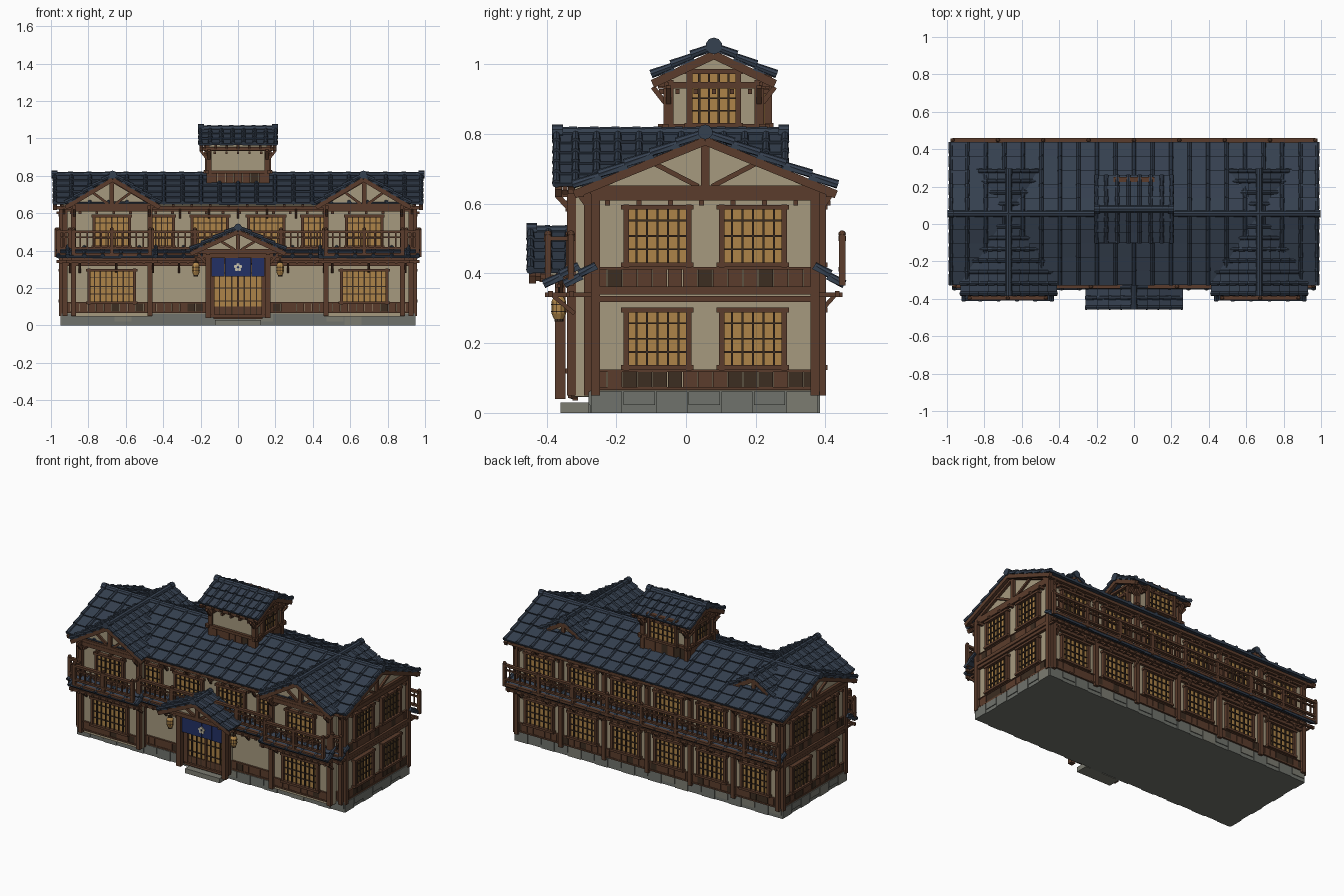
import bpy, bmesh, math, random
from mathutils import Matrix, Vector as V

if "Cube" in bpy.data.objects:
    bpy.data.objects.remove(bpy.data.objects["Cube"])
random.seed(4)
T = lambda x, y, z=0: Matrix.Translation((x, y, z))
R = lambda deg: Matrix.Rotation(math.radians(deg), 4, 'Z')
I = Matrix()
COLORS = dict(wood=(.105, .046, .025), dark=(.045, .026, .015), plaster=(.38, .32, .21), shoji=(.42, .23, .065),
              tile=(.036, .052, .08), stone=(.16, .17, .15), navy=(.016, .03, .13), cream=(.6, .55, .42),
              lantern=(.45, .25, .07), pale=(.2, .2, .165))
mats = {}
for k, c in COLORS.items():
    mats[k] = bpy.data.materials.new(k)
    mats[k].diffuse_color = (*c, 1)
parts = {}


def get(name, mat):
    return parts.setdefault((name, mat), bmesh.new())


def box(name, x0, x1, y0, y1, z0, z1, mat='wood', M=I):
    m = M @ T((x0 + x1) / 2, (y0 + y1) / 2, (z0 + z1) / 2) @ Matrix.Diagonal((x1 - x0, y1 - y0, z1 - z0, 1))
    bmesh.ops.create_cube(get(name, mat), size=1, matrix=m)


def obox(name, c, u, v, w, mat, M=I):
    m = Matrix((u, v, w)).transposed().to_4x4()
    bmesh.ops.create_cube(get(name, mat), size=1, matrix=M @ Matrix.Translation(c) @ m)


def beam(name, p, q, w, h, mat='wood', M=I):
    p, q = V(p), V(q)
    d = q - p
    s = d.cross(V((0, 0, 1)))
    s = s.normalized() if s.length > 1e-4 else V((1, 0, 0))
    obox(name, (p + q) / 2, d, s * w, d.cross(s).normalized() * h, mat, M)


def cyl(name, p, q, r, n, mat, M=I, r2=None):
    p, q = V(p), V(q)
    d = q - p
    m = M @ Matrix.Translation((p + q) / 2) @ d.to_track_quat('Z', 'Y').to_matrix().to_4x4()
    bmesh.ops.create_cone(get(name, mat), cap_ends=True, segments=n, radius1=r,
                          radius2=r if r2 is None else r2, depth=d.length, matrix=m)


def ball(name, c, r, mat, M=I):
    bmesh.ops.create_icosphere(get(name, mat), subdivisions=2, radius=r, matrix=M @ Matrix.Translation(c))


def prism(name, pts, y0, y1, mat, M=I):
    bm = get(name, mat)
    a, b = [[bm.verts.new(M @ V((x, y, z))) for x, z in pts] for y in (y0, y1)]
    bm.faces.new(a)
    bm.faces.new(b[::-1])
    for i in range(len(pts)):
        bm.faces.new((a[i - 1], a[i], b[i], b[i - 1]))


# one tiled slope: tilted pan tiles plus round ribs
def slope(name, a, b, c, cols, rows, M=I):
    a, b, c = V(a), V(b), V(c)
    u, d = (b - a) / cols, (c - a) / rows
    n = u.cross(d).normalized()
    n = -n if n.z < 0 else n
    for i in range(cols + 1):
        for j in range(rows):
            o = a + u * i + d * j
            if i < cols:
                lift = n * random.uniform(.007, .011)
                obox(name, o + u / 2 + d * .53 + lift / 2, u, d * 1.06 + lift, n * .013, 'tile', M)
            k = min(max(i, .1), cols - .1)
            o = a + u * k + d * j + n * .007
            cyl(name, o, o + d * 1.05 + n * .006, .0095, 8, 'tile', M, .0125)


# complete gabled roof, ridge along local x
def gable_roof(name, M, x0, x1, half, zr, ze, cols, rows, cap=.018):
    for s in (1, -1):
        slope(name + '_tiles', (x0, 0, zr), (x1, 0, zr), (x0, s * half, ze), cols, rows, M)
        for x in (x0 + .012, x1 - .012):
            beam(name + '_bargeboard', (x, 0, zr - .018), (x, s * (half + .004), ze - .018), .02, .024, 'wood', M)
        for i in range(cols):
            x = x0 + (x1 - x0) * (i + .5) / cols
            beam(name + '_rafter', (x, s * half * .6, zr + (ze - zr) * .6 - .016), (x, s * half * .98, ze - .015), .014, .014, 'wood', M)
    for i in range(cols):
        w = (x1 - x0) / cols
        cyl(name + '_ridge', (x0 + w * i, 0, zr + .006), (x0 + w * (i + 1.08 if i < cols - 1 else i + 1), 0, zr + .006), cap * .85, 8, 'tile', M, cap)
    for x in (x0, x1):
        s = -1 if x == x0 else 1
        cyl(name + '_ridge_end', (x - s * .025, 0, zr + .008), (x + s * .006, 0, zr + .008), cap * 1.2, 10, 'tile', M)


# timber truss on a gable face (face plane local y=0, outward -y)
def truss(M, half, z0, za):
    n = 'gable_truss'
    box(n, -half, half, -.018, 0, z0 - .012, z0 + .012, M=M)
    box(n, -.012, .012, -.018, 0, z0, za, M=M)
    for s in (1, -1):
        beam(n, (s * half, -.008, z0), (0, -.008, za), .018, .018, M=M)
        beam(n, (s * .02, -.006, z0 + .01), (s * half * .45, -.006, z0 + (za - z0) * .53), .014, .014, M=M)


def window(M, xc, z0, w, h):
    a, b, z1 = xc - w / 2, xc + w / 2, z0 + h
    box('window_pane', a, b, -.006, .002, z0, z1, 'shoji', M)
    for x in (a, b):
        box('window_frame', x - .008, x + .008, -.022, 0, z0 - .008, z1 + .008, M=M)
    for z in (z0, z1):
        box('window_frame', a - .014, b + .014, -.026, 0, z - .007, z + .007, M=M)
    n = max(5, round(w / .032))
    for i in range(1, n):
        x = a + w * i / n
        box('window_lattice', x - .003, x + .003, -.014, 0, z0, z1, 'dark', M)
    for f in (.27, .5, .77):
        box('window_lattice', a, b, -.012, 0, z0 + h * f - .0025, z0 + h * f + .0025, 'dark', M)


def dado(M, x0, x1, z0, z1):
    n = max(1, round((x1 - x0) / .042))
    w = (x1 - x0) / n
    for i in range(n):
        box('dado_boards', x0 + w * i + .001, x0 + w * (i + 1) - .001, -random.uniform(.006, .01), 0,
            z0, z1, random.choice(('wood', 'wood', 'dark')), M)


# timbering and boards for a two storey wall face
def face(M, x0, x1, posts, low=True):
    for z0, z1, d in ((.065, .074, .012), (.118, .124, .012), (.318, .336, .018), (.34, .362, .022), (.412, .418, .012), (.61, .635, .02)):
        box('wall_beam', x0, x1, -d, 0, z0, z1, M=M)
    dado(M, x0, x1, .07, .12)
    dado(M, x0, x1, .362, .413)
    for x in posts:
        box('wall_post', x - .013, x + .013, -.022, .005, .05, .635, M=M)
    for i in range(int((x1 - x0) / .09)):
        x = x0 + .045 + .09 * i
        box('bracket_ends', x - .007, x + .007, -.035, 0, .595, .61, M=M)


def rail(M, x0, x1, y):
    n = 'balcony_rail'
    for z, h, d in ((.5, .007, .011), (.47, .004, .006), (.412, .006, .01), (.378, .008, .01)):
        box(n, x0, x1, y - d, y + d, z - h, z + h, M=M)
    k = max(1, round((x1 - x0) / .24))
    for i in range(k + 1):
        x = x0 + (x1 - x0) * i / k
        box(n, x - .01, x + .01, y - .009, y + .009, .365, .51, M=M)
        ball('rail_finial', (x, y, .513), .011, 'wood', M)
    k = max(2, round((x1 - x0) / .036))
    for i in range(1, k):
        x = x0 + (x1 - x0) * i / k
        box('baluster', x - .004, x + .004, y - .004, y + .004, .41, .5, 'wood', M)


# tiled skirt roof with joists and braces (wall at local y=0)
def skirt(M, x0, x1, cols, depth=.085):
    slope('skirt_roof', (x0, .015, .418), (x1, .015, .418), (x0, -depth, .36), cols, 2, M)
    box('skirt_fascia', x0, x1, -depth + .004, -depth + .018, .333, .35, M=M)
    for i in range(cols * 2):
        x = x0 + (x1 - x0) * (i + .5) / (cols * 2)
        box('skirt_joist', x - .006, x + .006, -depth - .004, 0, .332, .345, M=M)
        if i % 4 == 1:
            beam('skirt_brace', (x, 0, .285), (x, -depth + .02, .335), .012, .012, M=M)


# foundation and step
box('foundation', -.945, .945, -.275, .38, 0, .064, 'stone')
for M, L in ((T(0, -.275), .945), (T(0, .38) @ R(180), .945), (T(.945, .0525) @ R(90), .327), (T(-.945, .0525) @ R(-90), .327)):
    n = round(L * 2 / .095)
    for i in range(n):
        w = 2 * L / n
        box('foundation_stones', -L + w * i + .002, -L + w * (i + 1) - .002, -.005, 0, .022 * (i % 2), .062, random.choice(('stone', 'stone', 'pale')), M)
box('entrance_step', -.122, .122, -.36, -.28, 0, .03, 'pale')

# main body and its four faces
yc = .055
prism('main_walls', [(-.325, .06), (.325, .06), (.325, .64), (0, .775), (-.325, .64)], -.935, .935, 'plaster', T(0, yc) @ R(90))
front, back = T(0, -.27), T(0, .38) @ R(180)
face(front, -.935, .935, (-.925, -.47, .47, .925))
face(back, -.935, .935, (-.925, -.61, -.305, 0, .305, .61, .925))
for s in (1, -1):
    side = T(s * .935, yc) @ R(90 * s)
    face(side, -.325, .325, (-.315, .315))
    for x in (-.137, .137):
        window(side, x, .13, .18, .165)
        window(side, x, .425, .18, .165)
    truss(side, .33, .64, .785)
    for x in (.152, .457, .765):
        window(back, s * x, .13, .19, .165)
        window(back, s * x, .425, .19, .165)
    for x in (.15, .44):
        window(front, s * x, .42, .19, .165)

# main roof with eave purlins and braces
gable_roof('main_roof', T(0, yc), -.99, .99, .372, .798, .645, 20, 5)
for M in (T(0, -.27), T(0, .38) @ R(180)):
    box('eave_purlin', -.985, .985, -.04, -.022, .62, .638, M=M)
    for i in range(13):
        x = -.93 + .155 * i
        beam('eave_brace', (x, 0, .575), (x, -.035, .625), .012, .014, M=M)
skirt(front, -.97, .97, 20, .07)
skirt(back, -.97, .97, 20, .065)
rail(front, -.46, .46, -.065)
rail(back, -.97, .97, -.068)

# projecting gabled bays
for s in (1, -1):
    bay = T(s * .675, -.32)
    box('bay_walls', -.215, .215, 0, .06, .047, .64, 'plaster', bay)
    prism('bay_gable', [(-.215, .6), (.215, .6), (.215, .64), (0, .765), (-.215, .64)], 0, .585, 'plaster', bay)
    face(bay, -.215, .215, (-.205, .205))
    window(bay, 0, .12, .245, .175)
    window(bay, 0, .42, .19, .165)
    truss(bay, .23, .64, .775)
    truss(T(s * .675, .265) @ R(180), .23, .64, .775)
    gable_roof('bay_roof', T(s * .67, 0) @ R(90), -.378, .29, .248, .798, .648, 11, 5)
    for x in (-.2, .2):
        beam('eave_brace', (x, 0, .57), (x, -.05, .625), .014, .016, M=bay)
        box('bay_purlin', x - .01, x + .01, -.055, .05, .62, .64, M=bay)
    skirt(bay, -.245, .245, 5, .08)
    rail(bay, -.205, .205, -.076)
    rail(front @ T(s * .93, 0), -.03, .03, -.06)
    for x in (-.205, .205):
        box('rail_return', x - .007, x + .007, -.075, 0, .494, .506, M=bay)

# entrance porch
box('porch_walls', -.15, .15, -.312, -.26, .045, .39, 'plaster')
prism('porch_gable', [(-.2, .395), (.2, .395), (0, .497)], -.4, -.28, 'plaster')
truss(T(0, -.4), .215, .396, .503)
gable_roof('porch_roof', T(0, 0) @ R(90), -.452, -.28, .25, .517, .4, 3, 4, .016)
box('porch_lintel', -.19, .19, -.375, -.35, .36, .385)
window(T(0, -.313), 0, .05, .265, .3)
box('door_panel', -.132, .132, -.326, -.31, .035, .1)
box('door_post', -.006, .006, -.33, -.31, .04, .36)
for s in (1, -1):
    box('porch_post', s * .16 - .015, s * .16 + .015, -.376, -.346, .04, .39)
    box('porch_side_beam', s * .16 - .01, s * .16 + .01, -.42, -.27, .375, .395)
    beam('porch_brace', (s * .16, -.36, .32), (s * .215, -.36, .385), .014, .014)
    box('porch_rear_post', s * .15 - .012, s * .15 + .012, -.33, -.3, .045, .38)
    # hanging lantern
    L = T(s * .225, -.365)
    beam('lantern_arm', (s * .16, -.365, .365), (s * .235, -.365, .365), .01, .01)
    cyl('lantern_cord', (0, 0, .34), (0, 0, .365), .003, 6, 'dark', L)
    for z0, z1, r0, r1, m in ((.262, .27, .013, .013, 'dark'), (.27, .285, .014, .021, 'lantern'), (.285, .32, .021, .021, 'lantern'),
                              (.32, .333, .021, .014, 'lantern'), (.333, .341, .014, .014, 'dark'), (.29, .293, .022, .022, 'dark'), (.31, .313, .022, .022, 'dark')):
        cyl('lantern', (0, 0, z0), (0, 0, z1), r0, 10, m, L, r1)
# split curtain with a plain blossom
for i in range(4):
    x = -.142 + .071 * i
    box('door_curtain', x + .001, x + .07, -.366 - .002 * (i % 2), -.36, .262, .36, 'navy')
for i in range(5):
    t = math.radians(90 + 72 * i)
    c = (.014 * math.cos(t), .31 + .014 * math.sin(t))
    cyl('curtain_blossom', (c[0], -.372, c[1]), (c[0], -.366, c[1]), .009, 8, 'cream')

# roof lantern tower
C = T(0, .08)
prism('tower_walls', [(-.13, .66), (.13, .66), (.13, .955), (0, 1.02), (-.13, .955)], -.155, .155, 'plaster', C @ R(90))
for M, L in ((C @ T(0, -.13), .155), (C @ T(0, .13) @ R(180), .155), (C @ T(.155, 0) @ R(90), .13), (C @ T(-.155, 0) @ R(-90), .13)):
    dado(M, -L, L, .7, .815)
    for x in (-L, L):
        box('tower_post', x - .014, x + .014, -.014, .014, .68, .955, M=M)
    for z in (.82, .94):
        box('tower_beam', -L - .03, L + .03, -.018, 0, z - .009, z + .009, M=M)
    for x in (-L, L):
        beam('tower_brace', (x, -.01, .89), (x, -.045, .935), .014, .014, M=M)
    for i in range(5):
        x = L * (i - 2) * .4
        box('tower_bracket', x - .006, x + .006, -.028, 0, .915, .93, M=M)
for s in (1, -1):
    S = C @ T(s * .155, 0) @ R(90 * s)
    window(S, 0, .825, .14, .155)
    box('tower_purlin', -.195, .195, s * .15 - .01, s * .15 + .01, .935, .955, M=C)
window(C @ T(0, .145) @ R(180), 0, .825, .19, .155)
gable_roof('tower_roof', C, -.208, .208, .172, 1.045, .962, 7, 3, .02)

# turn collected geometry into objects
for (name, mat), bm in parts.items():
    bmesh.ops.recalc_face_normals(bm, faces=bm.faces[:])
    me = bpy.data.meshes.new(name)
    bm.to_mesh(me)
    bm.free()
    me.materials.append(mats[mat])
    bpy.context.collection.objects.link(bpy.data.objects.new(name, me))

for m in bpy.data.materials:
    if m.users and not m.is_grease_pencil:
        m.use_nodes = True
        m.node_tree.nodes["Principled BSDF"].inputs["Base Color"].default_value = m.diffuse_color
